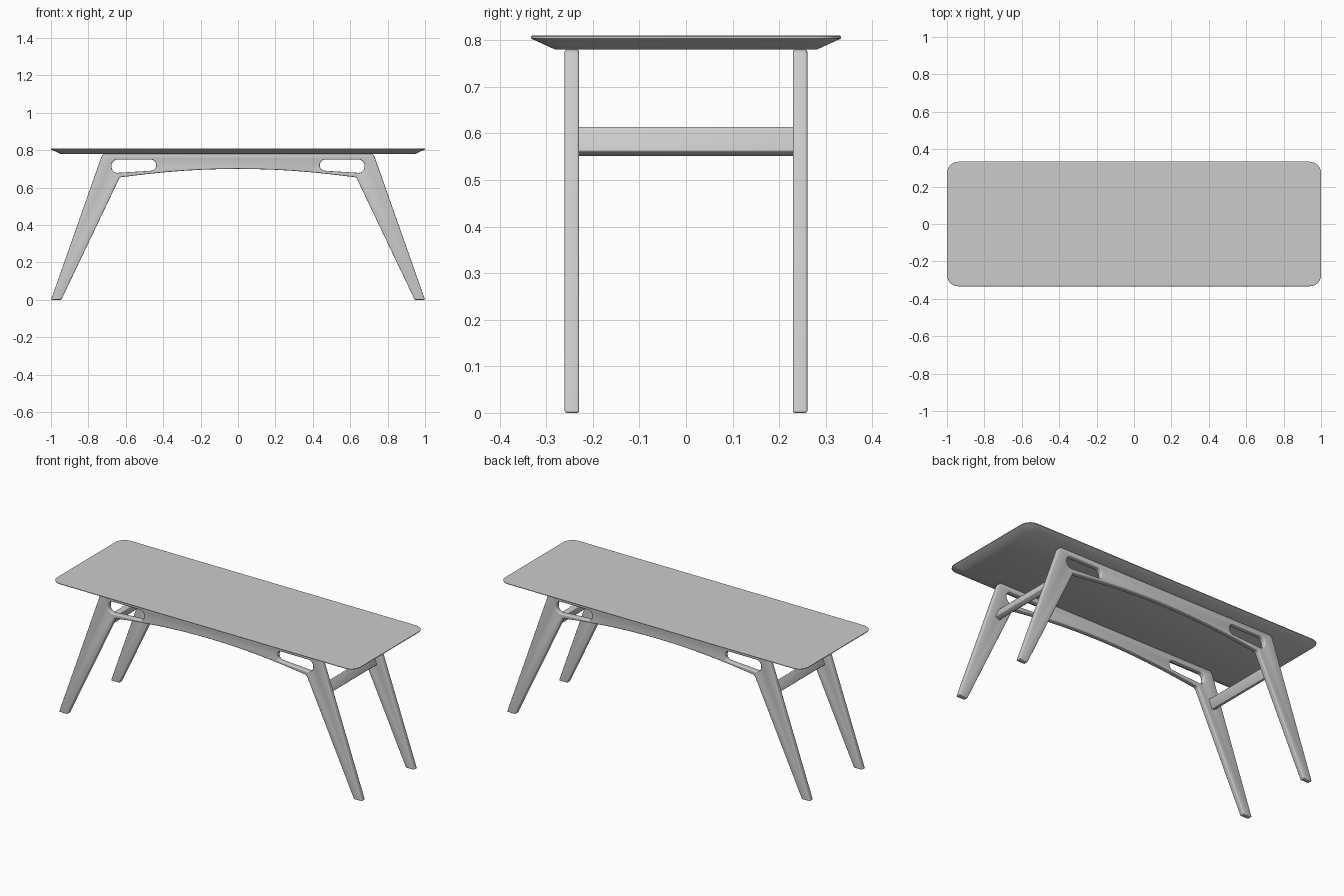
import bpy, bmesh, math
from mathutils import Vector

old = bpy.data.objects.get("Cube")
if old:
    bpy.data.objects.remove(old, do_unlink=True)

grey = bpy.data.materials.new("light grey")
grey.use_nodes = True
colour = (0.6, 0.6, 0.6, 1)
grey.diffuse_color = colour
grey.node_tree.nodes["Principled BSDF"].inputs["Base Color"].default_value = colour


def rounded(corners, steps=6):
    """Outline from (x, y, radius) corners, each filleted with an arc."""
    out = []
    for i, (x, y, r) in enumerate(corners):
        p = Vector((x, y))
        if r == 0:
            out.append(p)
            continue
        a = (Vector(corners[i - 1][:2]) - p).normalized()
        b = (Vector(corners[(i + 1) % len(corners)][:2]) - p).normalized()
        half = a.angle(b) / 2
        centre = p + (a + b).normalized() * (r / math.sin(half))
        start = p + a * (r / math.tan(half)) - centre
        end = p + b * (r / math.tan(half)) - centre
        sweep = start.angle(end)
        for k in range(steps + 1):
            t = k / steps
            out.append(centre + (start * math.sin((1 - t) * sweep)
                                 + end * math.sin(t * sweep)) / math.sin(sweep))
    return out


def finish(obj, angle=40):
    obj.data.materials.append(grey)
    bpy.ops.object.select_all(action='DESELECT')
    obj.select_set(True)
    bpy.context.view_layer.objects.active = obj
    bpy.ops.object.shade_smooth_by_angle(angle=math.radians(angle))


def extruded(name, outlines, thickness, bevel, location):
    """Upright panel with soft edges; later outlines are openings."""
    curve = bpy.data.curves.new(name, 'CURVE')
    curve.dimensions = '2D'
    curve.fill_mode = 'BOTH'
    curve.extrude = thickness / 2 - bevel
    curve.bevel_depth = bevel
    curve.bevel_resolution = 2
    curve.offset = -bevel
    for pts in outlines:
        spline = curve.splines.new('POLY')
        spline.points.add(len(pts) - 1)
        for sp, p in zip(spline.points, pts):
            sp.co = (p.x, p.y, 0, 1)
        spline.use_cyclic_u = True
    temp = bpy.data.objects.new(name + "_curve", curve)
    bpy.context.collection.objects.link(temp)
    dg = bpy.context.evaluated_depsgraph_get()
    mesh = bpy.data.meshes.new_from_object(temp.evaluated_get(dg))
    bpy.data.objects.remove(temp, do_unlink=True)
    bm = bmesh.new()
    bm.from_mesh(mesh)
    bmesh.ops.remove_doubles(bm, verts=bm.verts, dist=0.0001)
    bmesh.ops.recalc_face_normals(bm, faces=bm.faces)
    bm.to_mesh(mesh)
    bm.free()
    mesh.materials.clear()
    obj = bpy.data.objects.new(name, mesh)
    bpy.context.collection.objects.link(obj)
    obj.rotation_euler.x = math.pi / 2
    obj.location = location
    finish(obj)
    return obj


def mirrored(corners):
    return [(-x, y, r) for x, y, r in reversed(corners)]


# Tabletop: rounded rectangle with a thin lip and an undercut bevel
bm = bmesh.new()
rings = []
for inset, z in ((0.052, 0.78), (0.004, 0.802), (0, 0.804), (0, 0.808), (0.003, 0.81)):
    w, d, r = 1 - inset, 0.333 - inset, 0.06 - inset * 0.6
    outline = rounded([(-w, -d, r), (w, -d, r), (w, d, r), (-w, d, r)], 8)
    rings.append([bm.verts.new((p.x, p.y, z)) for p in outline])
bm.faces.new(list(reversed(rings[0])))
bm.faces.new(rings[-1])
for low, high in zip(rings, rings[1:]):
    for i in range(len(low)):
        j = (i + 1) % len(low)
        bm.faces.new((low[i], low[j], high[j], high[i]))
mesh = bpy.data.meshes.new("tabletop")
bm.to_mesh(mesh)
bm.free()
top = bpy.data.objects.new("tabletop", mesh)
bpy.context.collection.objects.link(top)
finish(top, 25)

# Side frames: two splayed legs joined by an arched rail with two slots
arch = [(x / 10, 0.70 - 0.042 * (x / 6) ** 2, 0) for x in range(-5, 6)]
left_leg = [(-0.725, 0.78, 0.02), (-1, 0, 0.004), (-0.945, 0, 0.004), (-0.632, 0.655, 0.02)]
outline = rounded(left_leg + arch + mirrored(left_leg))
slot = [(-0.676, 0.75, 0.032), (-0.676, 0.677, 0.032),
        (-0.438, 0.692, 0.026), (-0.438, 0.75, 0.028)]
openings = [rounded(slot), rounded(mirrored(slot))]
for name, y in (("front_frame", -0.245), ("back_frame", 0.245)):
    extruded(name, [outline] + openings, 0.031, 0.005, (0, y, 0))

# Cross bars: boards tilted along the legs, joining the two frames
for name, side in (("left_cross_bar", 1), ("right_cross_bar", -1)):
    h, t = 0.029, 0.015
    board = rounded([(-t, -h, 0.004), (t, -h, 0.004), (t, h, 0.004), (-t, h, 0.004)], 3)
    bar = extruded(name, [board], 0.47, 0.001, (side * 0.73, 0, 0.583))
    bar.rotation_euler.y = side * math.radians(-22)
    bar.rotation_euler = (math.pi / 2, side * math.radians(-22), 0)
